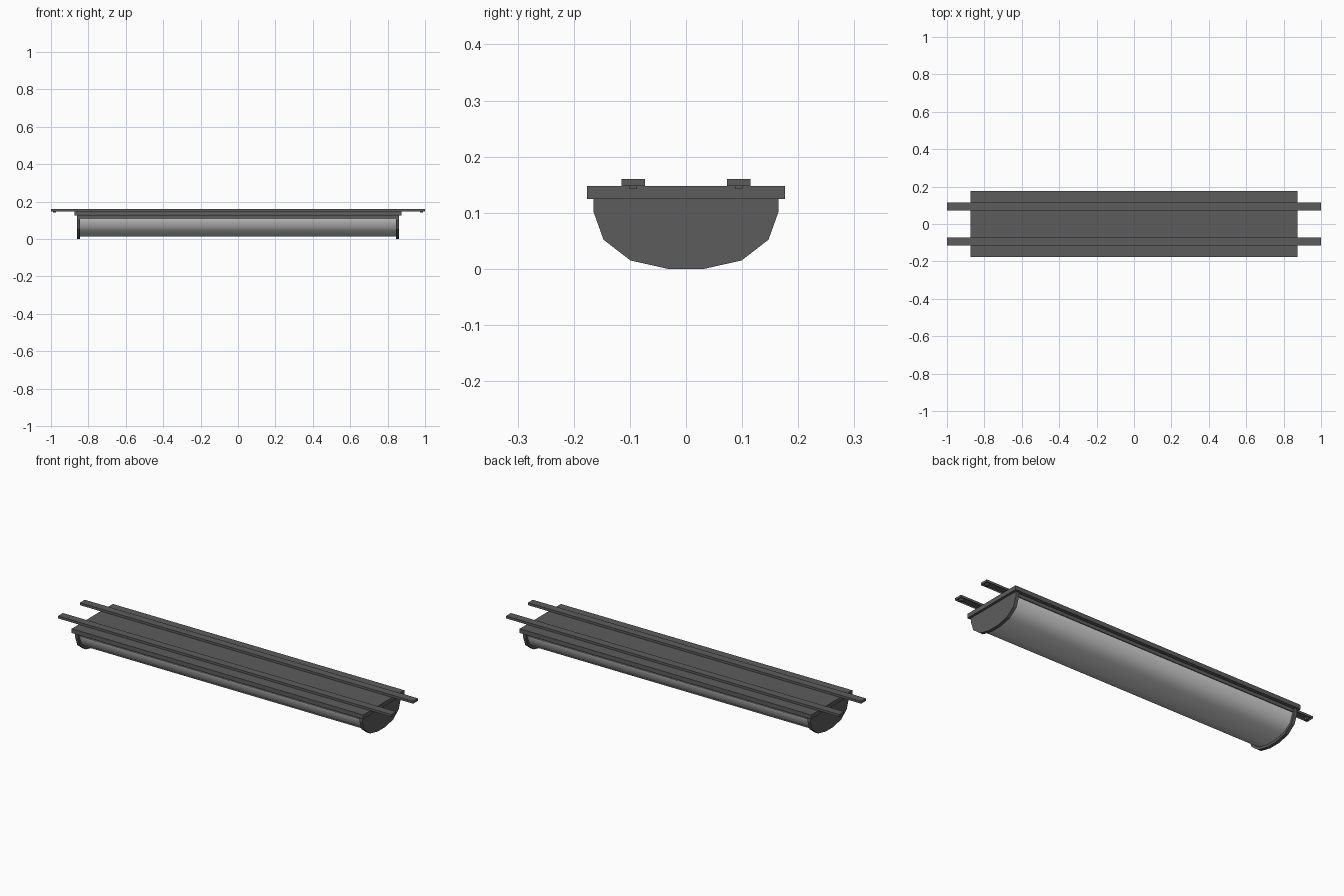
import bpy, bmesh, math

if "Cube" in bpy.data.objects:
    bpy.data.objects.remove(bpy.data.objects["Cube"])


def material(name, v):
    m = bpy.data.materials.new(name)
    m.diffuse_color = (v, v, v, 1)
    m.use_nodes = True
    m.node_tree.nodes["Principled BSDF"].inputs["Base Color"].default_value = m.diffuse_color
    return m


dark = material("dark grey metal", 0.108)
light = material("light grey diffuser", 0.68)


def box(name, x, y, z, mat=dark):
    """Box from (min, max) ranges."""
    bpy.ops.mesh.primitive_cube_add(size=1, location=[sum(r) / 2 for r in (x, y, z)])
    o = bpy.context.object
    o.name = name
    o.scale = [r[1] - r[0] for r in (x, y, z)]
    bpy.ops.object.transform_apply(location=False, rotation=False, scale=True)
    o.data.materials.append(mat)
    return o


def extrude_x(name, profile, x0, x1, mat):
    """Closed (y, z) profile extruded along x."""
    bm = bmesh.new()
    f = bm.faces.new([bm.verts.new((x0, y, z)) for y, z in profile])
    r = bmesh.ops.extrude_face_region(bm, geom=[f])
    for v in r["geom"]:
        if isinstance(v, bmesh.types.BMVert):
            v.co.x = x1
    # extruding keeps the start face only if it is rebuilt
    bmesh.ops.holes_fill(bm, edges=bm.edges)
    bmesh.ops.recalc_face_normals(bm, faces=bm.faces)
    me = bpy.data.meshes.new(name)
    bm.to_mesh(me)
    bm.free()
    o = bpy.data.objects.new(name, me)
    bpy.context.collection.objects.link(o)
    me.materials.append(mat)
    return o


def mirrored(half):
    return half + [(-y, z) for y, z in reversed(half)]


# housing tray and the narrower frame under it
box("housing_tray", (-.875, .875), (-.176, .176), (.125, .148))
box("inner_frame", (-.85, .85), (-.157, .157), (.107, .126))

# faceted end caps
cap = mirrored([(.165, .126), (.165, .102), (.147, .052), (.099, .015), (.032, 0)])
for side, x in (("left", -.853), ("right", .853)):
    extrude_x(side + "_end_cap", cap, x - .009, x + .009, dark)

# smooth curved diffuser
diffuser = extrude_x("diffuser", mirrored([(.153, .108), (.151, .099), (.137, .059),
                                           (.093, .026), (.031, .013)]),
                     -.846, .846, light)
bpy.ops.object.select_all(action='DESELECT')
bpy.context.view_layer.objects.active = diffuser
diffuser.select_set(True)
bpy.ops.object.shade_smooth_by_angle(angle=math.radians(50))

# mounting rails, hollow underneath, with a small stud under each end
for side, y in (("front", -.094), ("back", .094)):
    rail = box(side + "_rail", (-1, 1), (y - .021, y + .021), (.1475, .1605))
    bm = bmesh.new()
    bm.from_mesh(rail.data)
    bottom = min(bm.faces, key=lambda f: f.calc_center_median().z)
    bmesh.ops.inset_region(bm, faces=[bottom], thickness=.005)
    bmesh.ops.translate(bm, verts=bottom.verts, vec=(0, 0, .007))
    bm.to_mesh(rail.data)
    bm.free()
    for end, x in (("left", -.981), ("right", .981)):
        box(f"{side}_{end}_stud", (x - .007, x + .007), (y - .007, y + .007), (.142, .155))
